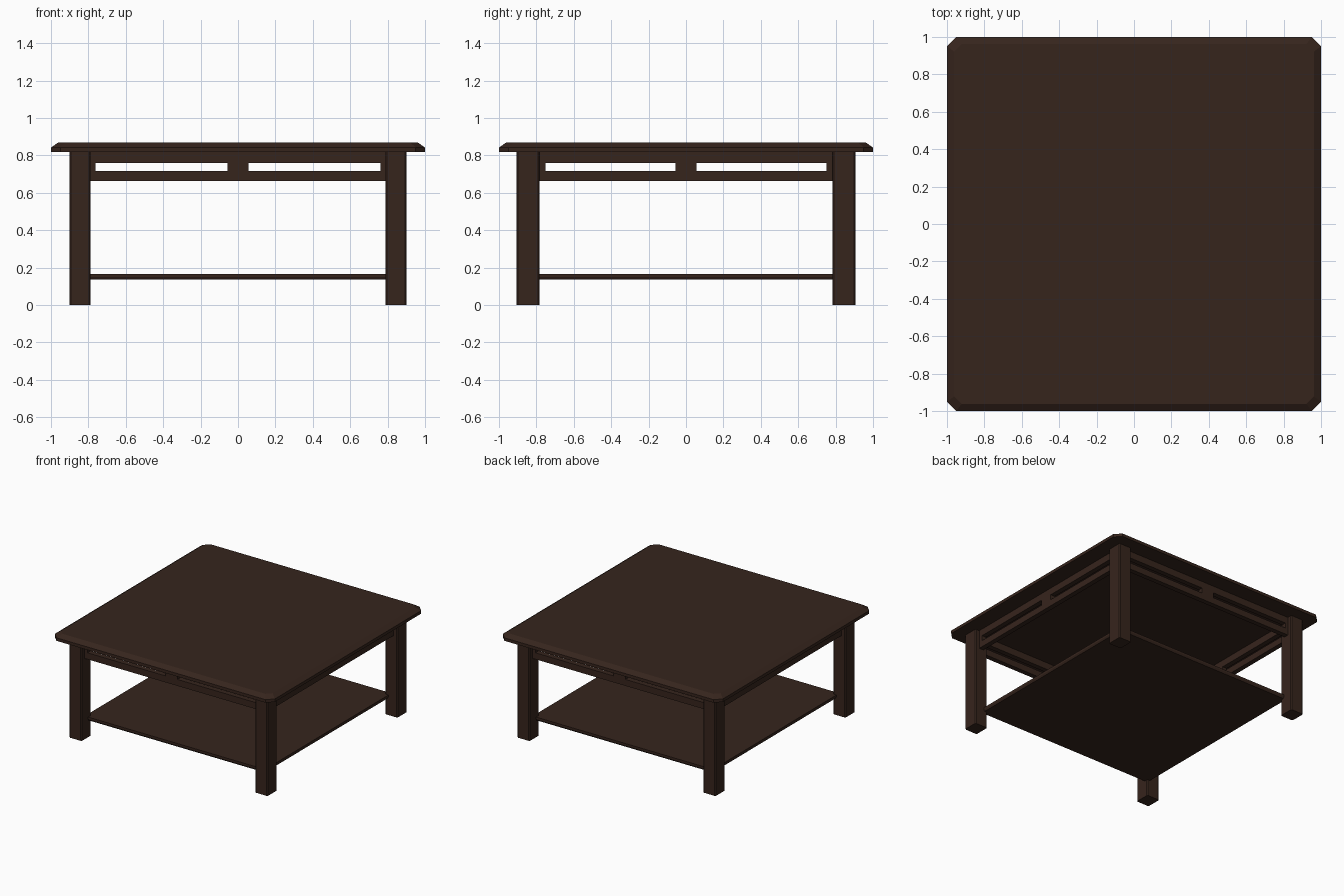
import bpy, bmesh

if "Cube" in bpy.data.objects:
    bpy.data.objects.remove(bpy.data.objects["Cube"])

wood = bpy.data.materials.new("dark_wood")
wood.diffuse_color = (0.037, 0.018, 0.012, 1)
wood.use_nodes = True
wood.node_tree.nodes["Principled BSDF"].inputs["Base Color"].default_value = wood.diffuse_color


def finish(name, bm):
    bmesh.ops.recalc_face_normals(bm, faces=bm.faces)
    mesh = bpy.data.meshes.new(name)
    bm.to_mesh(mesh)
    bm.free()
    mesh.materials.append(wood)
    ob = bpy.data.objects.new(name, mesh)
    bpy.context.collection.objects.link(ob)
    return ob


def add_box(bm, lo, hi):
    verts = bmesh.ops.create_cube(bm, size=1)["verts"]
    for v in verts:
        for i in range(3):
            v.co[i] = lo[i] if v.co[i] < 0 else hi[i]


def slab(name, levels):
    """Stack of corner-cut squares: (z, half size, corner cut)."""
    bm = bmesh.new()
    rings = []
    for z, h, c in levels:
        pts = [(h, -h + c), (h, h - c), (h - c, h), (-h + c, h),
               (-h, h - c), (-h, -h + c), (-h + c, -h), (h - c, -h)]
        rings.append([bm.verts.new((x, y, z)) for x, y in pts])
    for a, b in zip(rings, rings[1:]):
        for i in range(8):
            j = (i + 1) % 8
            bm.faces.new((a[i], a[j], b[j], b[i]))
    bm.faces.new(rings[0][::-1])
    bm.faces.new(rings[-1])
    return finish(name, bm)


# Table top with cut corners and a sloped upper rim
slab("table_top", [(0.817, 1.0, 0.05), (0.842, 1.0, 0.05), (0.868, 0.962, 0.04)])

# Lower shelf with its corners let into the legs
slab("lower_shelf", [(0.135, 0.812, 0.01), (0.149, 0.82, 0.01), (0.165, 0.82, 0.01)])

# Four legs with slightly eased edges
for sx, side in ((-1, "left"), (1, "right")):
    for sy, end in ((-1, "front"), (1, "back")):
        bm = bmesh.new()
        xs = sorted((sx * 0.788, sx * 0.902))
        ys = sorted((sy * 0.782, sy * 0.905))
        add_box(bm, (xs[0], ys[0], 0), (xs[1], ys[1], 0.82))
        edges = [e for e in bm.edges
                 if abs(e.verts[0].co.z - e.verts[1].co.z) > 0.5]
        bmesh.ops.bevel(bm, geom=edges, offset=0.008, segments=1, affect="EDGES")
        finish(f"{end}_{side}_leg", bm)


# Aprons: two rails, a centre block and end blocks leave two long slots
def apron(name, axis, sign, slot_end):
    bm = bmesh.new()
    across = sorted((sign * 0.825, sign * 0.865))

    def piece(a, b, z0, z1):
        lo, hi = (a, across[0], z0), (b, across[1], z1)
        if axis == "y":
            lo, hi = (across[0], a, z0), (across[1], b, z1)
        add_box(bm, lo, hi)

    piece(-0.80, 0.80, 0.664, 0.717)
    piece(-0.80, 0.80, 0.76, 0.82)
    piece(-0.055, 0.055, 0.717, 0.76)
    piece(-0.80, -slot_end, 0.717, 0.76)
    piece(slot_end, 0.80, 0.717, 0.76)
    finish(name, bm)


apron("front_apron", "x", -1, 0.763)
apron("back_apron", "x", 1, 0.763)
apron("left_apron", "y", -1, 0.75)
apron("right_apron", "y", 1, 0.75)
